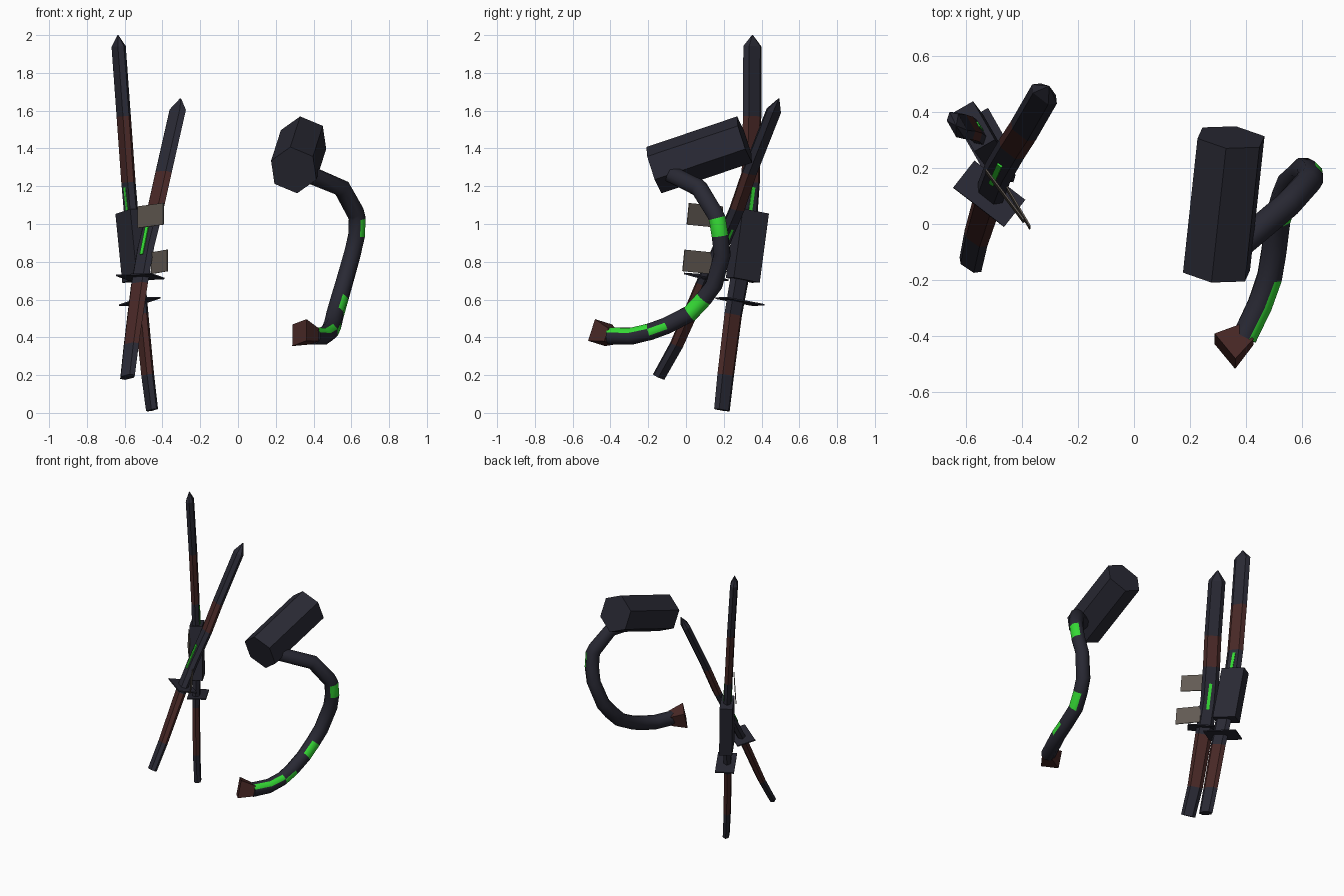
import bpy, bmesh, math
from mathutils import Vector, Matrix

cube = bpy.data.objects.get("Cube")
if cube:
    bpy.data.objects.remove(cube)


def material(name, rgb):
    m = bpy.data.materials.new(name)
    m.use_nodes = True
    m.diffuse_color = (*rgb, 1)
    m.node_tree.nodes["Principled BSDF"].inputs["Base Color"].default_value = (*rgb, 1)
    return m


DARK, BROWN, GREY, GREEN = range(4)
MATS = [material("dark_slate", (0.022, 0.022, 0.034)),
        material("dark_red_brown", (0.065, 0.021, 0.019)),
        material("worn_grey", (0.125, 0.105, 0.088)),
        material("bright_green", (0.035, 0.7, 0.035))]


def finish(name, bm, smooth=None):
    bmesh.ops.recalc_face_normals(bm, faces=bm.faces)
    me = bpy.data.meshes.new(name)
    bm.to_mesh(me)
    bm.free()
    for m in MATS:
        me.materials.append(m)
    ob = bpy.data.objects.new(name, me)
    bpy.context.collection.objects.link(ob)
    if smooth:
        bpy.ops.object.select_all(action='DESELECT')
        ob.select_set(True)
        bpy.context.view_layer.objects.active = ob
        bpy.ops.object.shade_smooth_by_angle(angle=math.radians(smooth))
    return ob


def frame(t, ref):
    """Width and thickness axes across a direction t."""
    t = Vector(t).normalized()
    u = Vector(ref) - t * t.dot(Vector(ref))
    u.normalize()
    return u, t.cross(u), t


def sweep(name, path, section, ref, colours, scales=None, rule=None, smooth=None):
    """Carry a cross-section along a path, one colour per stretch."""
    pts = [Vector(p) for p in path]
    scales = scales or [1] * len(pts)
    bm = bmesh.new()
    rings = []
    for i, p in enumerate(pts):
        t = pts[min(i + 1, len(pts) - 1)] - pts[max(i - 1, 0)]
        u, v, _ = frame(t, ref)
        rings.append([bm.verts.new(p + (u * a + v * b) * scales[i]) for a, b in section])
    n = len(section)
    for i in range(len(rings) - 1):
        for j in range(n):
            k = (j + 1) % n
            f = bm.faces.new((rings[i][j], rings[i][k], rings[i + 1][k], rings[i + 1][j]))
            f.material_index = colours[i]
    for ring, c in ((rings[0], colours[0]), (rings[-1], colours[-1])):
        bm.faces.new(ring).material_index = c
    bmesh.ops.recalc_face_normals(bm, faces=bm.faces)
    if rule:
        for f in bm.faces:
            f.material_index = rule(f)
    return finish(name, bm, smooth)


def slab(name, centre, size, axis, ref, colour):
    """Box with x along ref, y across it and z along axis."""
    u, v, t = frame(axis, ref)
    bm = bmesh.new()
    bmesh.ops.create_cube(bm, size=1)
    rot = Matrix((u, v, t)).transposed()
    for vert in bm.verts:
        vert.co = rot @ Vector([c * s for c, s in zip(vert.co, size)]) + Vector(centre)
    for f in bm.faces:
        f.material_index = colour
    return finish(name, bm)


def ngon(n, r, start=0):
    return [(r * math.cos(start + math.tau * i / n), r * math.sin(start + math.tau * i / n))
            for i in range(n)]


# Flattened six-sided sword section
BLADE = [(0.056, 0), (0.034, 0.024), (-0.034, 0.024), (-0.056, 0), (-0.034, -0.024), (0.034, -0.024)]
REF_A, REF_B = (-0.5, 0.87, 0), (0.8, -0.6, 0.1)

# Tall sword
sweep("tall_sword",
      [(-.455, .19, .015), (-.478, .21, .2), (-.51, .25, .52), (-.53, .285, .72), (-.565, .33, 1.05),
       (-.58, .342, 1.22), (-.605, .35, 1.57), (-.632, .352, 1.94), (-.636, .352, 2.0)],
      BLADE, REF_A, [DARK, BROWN, DARK, DARK, DARK, BROWN, DARK, DARK],
      [.85, .9, .95, 1, 1, 1, 1, 1, .06])
AXIS_A = (-.09, .12, .9)
slab("tall_sword_case", (-.555, .325, .885), (.16, .085, .37), AXIS_A, REF_A, DARK)
slab("tall_sword_guard", (-.52, .285, .59), (.23, .125, .008), AXIS_A, REF_A, DARK)
slab("tall_sword_glow", (-.572, .337, 1.13), (.02, .054, .13), AXIS_A, REF_A, GREEN)

# Leaning sword
sweep("leaning_sword",
      [(-.585, -.145, .19), (-.565, -.05, .36), (-.522, .09, .68), (-.487, .185, .88), (-.437, .27, 1.08),
       (-.395, .335, 1.27), (-.32, .465, 1.6), (-.304, .492, 1.665)],
      BLADE, REF_B, [DARK, BROWN, DARK, DARK, BROWN, DARK, DARK],
      [.85, .9, 1, 1, 1, 1, 1, .06])
AXIS_B = (.2, .45, 1)
slab("leaning_sword_guard", (-.518, .108, .72), (.23, .125, .008), (.1, .2, 1), REF_B, DARK)
slab("leaning_sword_glow", (-.482, .193, .905), (.02, .056, .17), AXIS_B, REF_B, GREEN)

# Worn tags beside the leaning sword
slab("upper_tag", (-.462, .1, 1.045), (.225, .006, .115), (0, .1, 1), (.6, -.8, .06), GREY)
slab("lower_tag", (-.415, .06, .8), (.17, .006, .115), (0, .1, 1), (.5, -.85, .08), GREY)

# Hexagonal drum
sweep("drum", [(.295, -.17, 1.285), (.347, .31, 1.447)], ngon(6, .13, math.radians(22)),
      (1, 0, 0), [DARK])

# Curved horn with glowing patches on its outer side
horn = [(.36, -.09, 1.27), (.55, .07, 1.19), (.622, .15, 1.06), (.631, .165, 1.03), (.628, .18, .94),
        (.605, .192, .84), (.56, .15, .68), (.538, .095, .605), (.515, .02, .525), (.5, -.1, .463),
        (.485, -.19, .43), (.45, -.29, .406), (.395, -.405, .408)]
patches = [(horn[a], horn[a + 1]) for a in (3, 7, 9)]


def patch_colour(f):
    c = f.calc_center_median()
    inside = any(a[2] > c.z > b[2] for a, b in patches)
    return GREEN if inside and f.normal.x > 0.3 else DARK


sweep("horn_tube", horn, ngon(8, .048, math.pi / 8), (1, 0, 0), [DARK] * 12,
      rule=patch_colour, smooth=50)

# Flared mouth of the horn
sweep("horn_mouth", [(.405, -.395, .405), (.325, -.455, .425)], ngon(4, .085, math.pi / 4),
      (.6, -.8, .25), [BROWN], [.6, 1])
